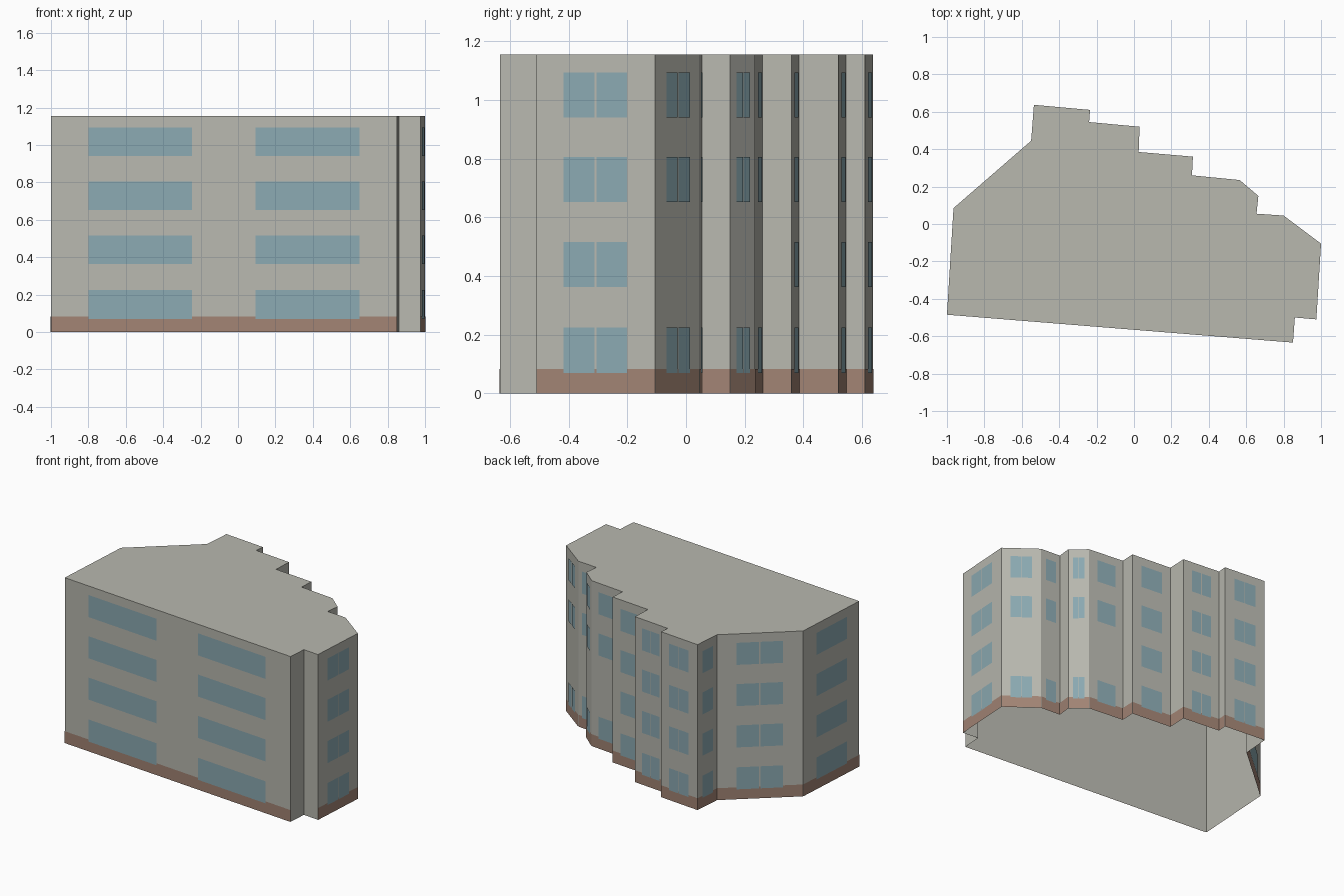
import bpy
import bmesh
from mathutils import Vector

cube = bpy.data.objects.get("Cube")
if cube:
    bpy.data.objects.remove(cube, do_unlink=True)


def make_material(name, rgb):
    mat = bpy.data.materials.new(name)
    mat.use_nodes = True
    mat.diffuse_color = (*rgb, 1)
    bsdf = next(n for n in mat.node_tree.nodes if n.type == 'BSDF_PRINCIPLED')
    bsdf.inputs["Base Color"].default_value = (*rgb, 1)
    return mat


WALL = make_material("pale_grey_wall", (0.48, 0.48, 0.43))
GLASS = make_material("blue_glass", (0.26, 0.40, 0.445))
BRICK = make_material("brown_plinth", (0.36, 0.23, 0.175))

HEIGHT, PLINTH = 1.155, 0.083
FLOORS = [0.07, 0.363, 0.652, 0.94]
WINDOW_HEIGHT = 0.154

# Window spans along a wall, as fractions of its length
WIDE = [(0.108, 0.408), (0.592, 0.892)]
PAIR = [(0.23, 0.49), (0.505, 0.765)]
SINGLE = [(0.23, 0.77)]
ALL, GAP = (0, 1, 2, 3), (0, 2, 3)

# Footprint, anticlockwise: corner, then spans, floors and plinth of the wall after it
SIDES = [
    ((-1.0, -0.485), WIDE, ALL, True),
    ((0.85, -0.634), [], ALL, False),
    ((0.86, -0.50), [], ALL, False),
    ((0.975, -0.51), PAIR, ALL, True),
    ((1.0, -0.105), PAIR, GAP, True),
    ((0.80, 0.045), SINGLE, GAP, True),
    ((0.655, 0.055), [], ALL, True),
    ((0.665, 0.15), PAIR, GAP, True),
    ((0.565, 0.235), SINGLE, GAP, True),
    ((0.31, 0.26), [], ALL, True),
    ((0.315, 0.36), SINGLE, ALL, True),
    ((0.025, 0.385), [], ALL, True),
    ((0.03, 0.52), PAIR, ALL, True),
    ((-0.24, 0.545), [], ALL, True),
    ((-0.235, 0.61), PAIR, ALL, True),
    ((-0.535, 0.637), SINGLE, ALL, True),
    ((-0.55, 0.445), PAIR, ALL, True),
    ((-0.965, 0.085), SINGLE, ALL, True),
]


def wall_quad(bm, a, b, span, z0, z1, offset):
    """Upright rectangle on the wall from a to b, pushed outwards by offset."""
    a, b = Vector((*a, 0)), Vector((*b, 0))
    out = (b - a).cross(Vector((0, 0, 1))).normalized() * offset
    corners = [(span[0], z0), (span[1], z0), (span[1], z1), (span[0], z1)]
    bm.faces.new([bm.verts.new(a.lerp(b, u) + out + Vector((0, 0, z)))
                  for u, z in corners])


def finish(bm, name, mat):
    mesh = bpy.data.meshes.new(name)
    bm.to_mesh(mesh)
    bm.free()
    mesh.materials.append(mat)
    obj = bpy.data.objects.new(name, mesh)
    bpy.context.collection.objects.link(obj)


shell, plinth, windows = bmesh.new(), bmesh.new(), bmesh.new()

# Walls, with the plinth and window plates on them
for i, (a, spans, floors, has_plinth) in enumerate(SIDES):
    b = SIDES[(i + 1) % len(SIDES)][0]
    wall_quad(shell, a, b, (0, 1), 0, HEIGHT, 0)
    if has_plinth:
        wall_quad(plinth, a, b, (0, 1), 0, PLINTH, 0.002)
    for span in spans:
        for f in floors:
            z = FLOORS[f]
            wall_quad(windows, a, b, span, z, z + WINDOW_HEIGHT, 0.004)

# Flat roof; the underside stays open
shell.faces.new([shell.verts.new((*side[0], HEIGHT)) for side in SIDES])
bmesh.ops.remove_doubles(shell, verts=shell.verts, dist=0.0001)

finish(shell, "building_walls_and_roof", WALL)
finish(plinth, "plinth", BRICK)
finish(windows, "windows", GLASS)
